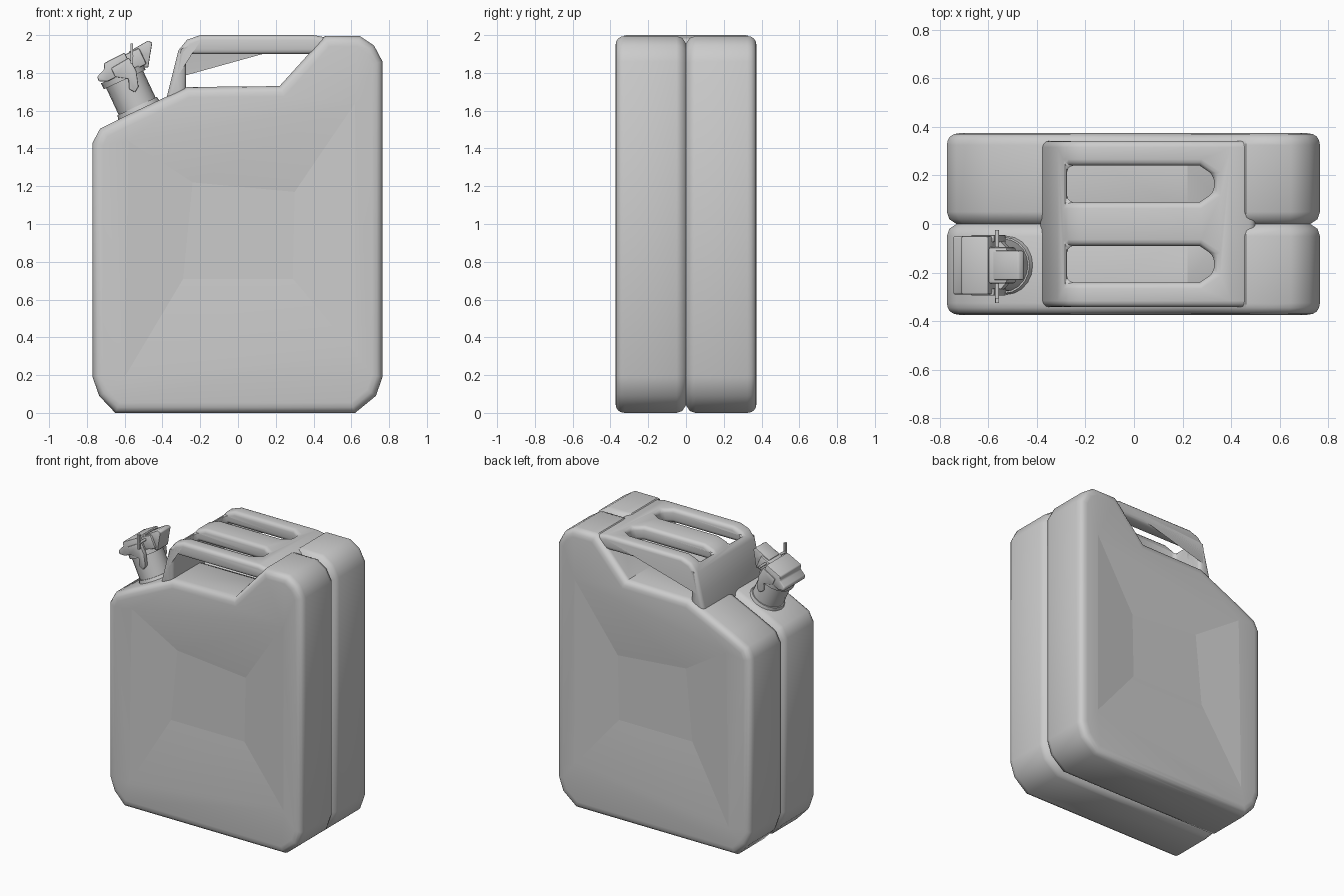
import bpy, bmesh, math
from mathutils import Matrix, Vector

if "Cube" in bpy.data.objects:
    bpy.data.objects.remove(bpy.data.objects["Cube"])


def make(name, bm, matrix=None):
    bmesh.ops.recalc_face_normals(bm, faces=bm.faces)
    me = bpy.data.meshes.new(name)
    bm.to_mesh(me)
    bm.free()
    ob = bpy.data.objects.new(name, me)
    bpy.context.collection.objects.link(ob)
    if matrix:
        ob.matrix_world = matrix
    return ob


def activate(ob):
    bpy.ops.object.select_all(action='DESELECT')
    ob.select_set(True)
    bpy.context.view_layer.objects.active = ob


def smooth(ob, angle=40):
    activate(ob)
    bpy.ops.object.shade_smooth_by_angle(angle=math.radians(angle))
    return ob


def prism(name, pts, a, b, axis='Y', matrix=None):
    """Extrude a 2D outline (xz along Y, or xy along Z) from a to b."""
    bm = bmesh.new()
    place = (lambda p, d: (p[0], d, p[1])) if axis == 'Y' else (lambda p, d: (p[0], p[1], d))
    lo = [bm.verts.new(place(p, a)) for p in pts]
    hi = [bm.verts.new(place(p, b)) for p in pts]
    bm.faces.new(lo)
    bm.faces.new(hi)
    n = len(pts)
    for i in range(n):
        j = (i + 1) % n
        bm.faces.new((lo[i], lo[j], hi[j], hi[i]))
    return make(name, bm, matrix)


def cylinder(name, r1, r2, z0, z1, matrix, sides=20):
    bm = bmesh.new()
    bmesh.ops.create_cone(bm, cap_ends=True, segments=sides, radius1=r1, radius2=r2, depth=z1 - z0,
                          matrix=Matrix.Translation((0, 0, (z0 + z1) / 2)))
    return smooth(make(name, bm, matrix))


def bevel(ob, width, segments, angle=40, clamp=True):
    activate(ob)
    m = ob.modifiers.new("bevel", 'BEVEL')
    m.width, m.segments, m.use_clamp_overlap = width, segments, clamp
    m.limit_method, m.angle_limit = 'ANGLE', math.radians(angle)
    bpy.ops.object.modifier_apply(modifier=m.name)
    return ob


def inset(pts, d):
    out = []
    n = len(pts)
    for i in range(n):
        p0, p, p1 = (Vector(pts[k % n]) for k in (i - 1, i, i + 1))
        e0, e1 = (p - p0).normalized(), (p1 - p).normalized()
        n0, n1 = Vector((-e0.y, e0.x)), Vector((-e1.y, e1.x))
        out.append(p + (n0 + n1) * d / (1 + n0.dot(n1)))
    return out


# Body: outline grouped by corner (bottom left, bottom right, top right, top left)
corners = [
    [(-0.77, 0.19), (-0.735, 0.09), (-0.65, 0.0)],
    [(0.62, 0.0), (0.73, 0.09), (0.765, 0.19)],
    [(0.765, 1.86), (0.72, 1.945), (0.645, 1.995), (0.46, 1.995), (0.22, 1.73)],
    [(-0.27, 1.725), (-0.60, 1.57), (-0.73, 1.505), (-0.77, 1.43)],
]
outline = [p for c in corners for p in c]
tag = [k for k, c in enumerate(corners) for _ in c]
N = len(outline)
RIM, PANEL = -0.374, -0.342
bm = bmesh.new()
rings = []
for d, y in [(0.04, 0), (0.01, -0.02), (0, -0.05), (0, -0.325), (0.004, -0.345),
             (0.013, -0.36), (0.03, -0.37), (0.055, RIM)]:
    rings.append([bm.verts.new((p.x, y, p.y)) for p in inset(outline, d)])
for r0, r1 in zip(rings, rings[1:]):
    for i in range(N):
        j = (i + 1) % N
        bm.faces.new((r0[i], r0[j], r1[j], r1[i]))
# Sunken side panel with four sloping facets
rim = [bm.verts.new((x, RIM, z)) for x, z in
       [(-0.60, 0.19), (0.62, 0.32), (0.62, 1.64), (-0.58, 1.44)]]
panel = [bm.verts.new((x, PANEL, z)) for x, z in
         [(-0.29, 0.71), (0.29, 0.71), (0.30, 1.17), (-0.24, 1.22)]]
for i in range(N):
    j = (i + 1) % N
    a, b = tag[i], tag[j]
    face = [rings[-1][i], rings[-1][j], rim[b]]
    bm.faces.new(face if a == b else face + [rim[a]])
for i in range(4):
    j = (i + 1) % 4
    bm.faces.new((rim[i], rim[j], panel[j], panel[i]))
bm.faces.new(panel)
bmesh.ops.mirror(bm, geom=bm.verts[:] + bm.edges[:] + bm.faces[:], axis='Y', merge_dist=0.0005)
bmesh.ops.remove_doubles(bm, verts=bm.verts, dist=0.0005)
body = smooth(make("can_body", bm), 45)
# Crisp creases on the centre panel and its left and right facets
for f in body.data.polygons:
    touches = any(abs(abs(body.data.vertices[v].co.y) + PANEL) < 1e-4 for v in f.vertices)
    if touches and abs(f.normal.x) >= abs(f.normal.z):
        f.use_smooth = False

# Triple-bar handle: arch profile with two windows cut through its top
handle = prism("triple_handle", [
    (-0.39, 1.62), (-0.35, 1.78), (-0.315, 1.92), (-0.27, 1.975), (-0.20, 2.0),
    (0.40, 2.0), (0.50, 1.98), (0.50, 1.85), (0.43, 1.90), (-0.275, 1.90), (-0.275, 1.62)],
    -0.342, 0.342)
for s in (-1, 1):
    cut = prism("window_cutter", [(x, s * y) for x, y in [
        (-0.275, 0.09), (0.27, 0.09), (0.33, 0.13), (0.33, 0.20), (0.27, 0.24), (-0.275, 0.24)]],
        1.85, 2.1, 'Z')
    cut.hide_render = True
    activate(handle)
    m = handle.modifiers.new("cut", 'BOOLEAN')
    m.operation, m.object, m.solver = 'DIFFERENCE', cut, 'EXACT'
    bpy.ops.object.modifier_apply(modifier=m.name)
    bpy.data.objects.remove(cut)
smooth(bevel(handle, 0.026, 3, 40, False), 50)

# Spout: tilted to stand square on the sloping shoulder
M = Matrix.Translation((-0.53, -0.17, 1.615)) @ Matrix.Rotation(math.radians(-25), 4, 'Y')
cylinder("spout_base_ring", 0.125, 0.115, -0.03, 0.01, M)
cylinder("spout_neck", 0.108, 0.108, -0.03, 0.19, M)
cylinder("spout_collar", 0.122, 0.122, 0.165, 0.20, M)

# Cap with front lip, stepped crown and clamp lever
cap = prism("cap", [(-0.13, 0.215), (-0.125, 0.24), (-0.075, 0.26), (-0.065, 0.29), (0.06, 0.295),
                    (0.06, 0.195), (-0.09, 0.195)], -0.12, 0.12, 'Y', M)
smooth(bevel(cap, 0.008, 2))
crown = prism("cap_crown", [(0.03, 0.19), (0.03, 0.285), (0.14, 0.285), (0.14, 0.19)],
              -0.075, 0.075, 'Y', M)
smooth(bevel(crown, 0.01, 2))
lever = prism("clamp_lever", [(0.08, 0.25), (0.08, 0.29), (0.14, 0.295), (0.20, 0.30), (0.215, 0.28),
                              (0.18, 0.23), (0.14, 0.17), (0.12, 0.18), (0.125, 0.25)],
              -0.06, 0.06, 'Y', M)
smooth(bevel(lever, 0.006, 2))
for s, side in ((-1, "front"), (1, "back")):
    arm = prism("clamp_arm_" + side, [(-0.04, 0.25), (0.07, 0.26), (0.075, 0.18), (0.05, 0.10),
                                      (0.02, 0.08), (0.0, 0.11), (0.02, 0.16), (-0.04, 0.20)],
                s * 0.095, s * 0.125, 'Y', M)
    smooth(bevel(arm, 0.005, 2))

# Locking pin through the cap, with its upright tab
cylinder("locking_pin", 0.009, 0.009, -0.15, 0.15,
         Matrix.Translation((-0.563, -0.175, 1.89)) @ Matrix.Rotation(math.pi / 2, 4, 'X'), 10)
prism("pin_tab", [(-0.57, 1.85), (-0.556, 1.85), (-0.556, 1.955), (-0.57, 1.955)], -0.325, -0.305)
